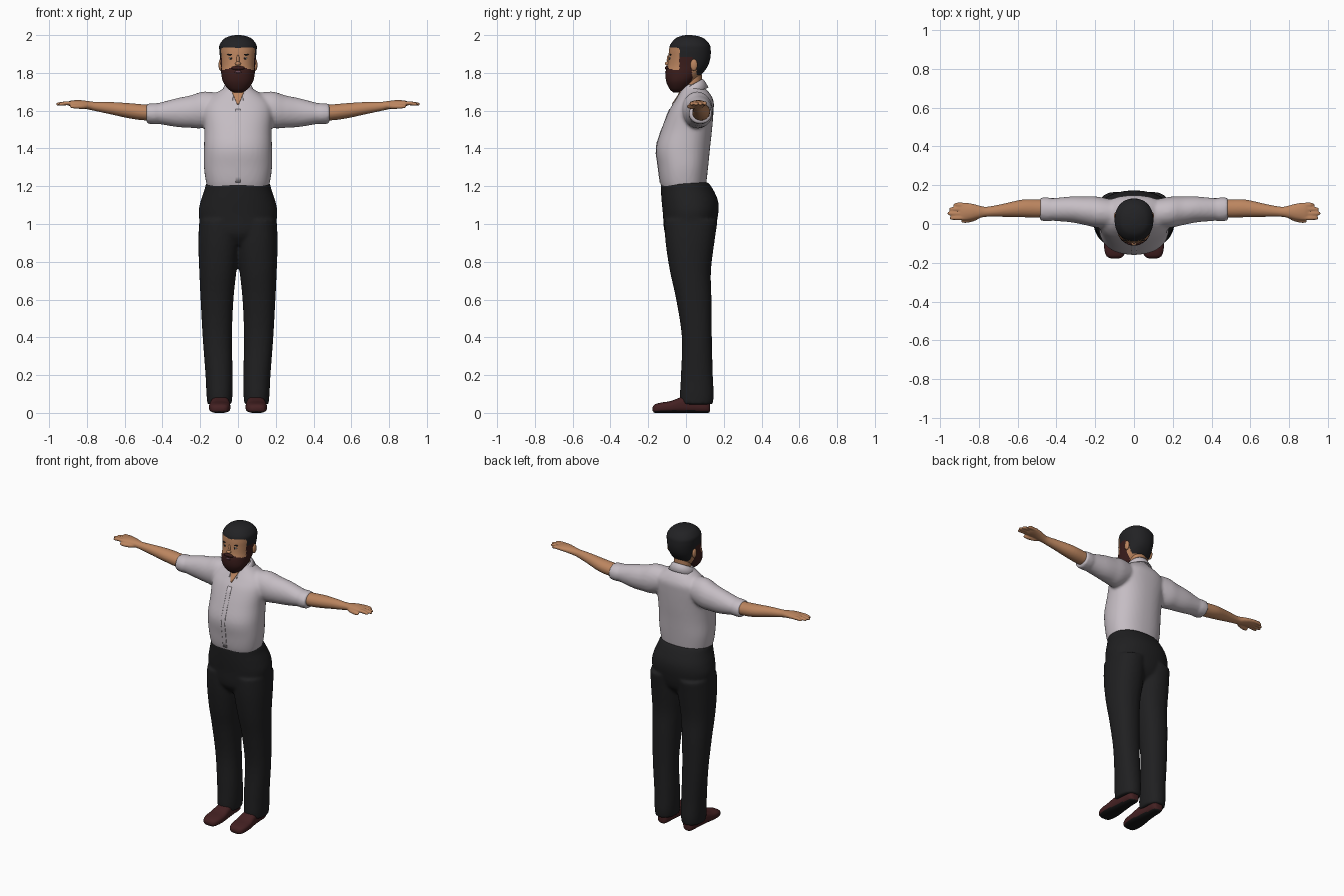
import bpy, bmesh, math
from mathutils import Matrix, Vector

if "Cube" in bpy.data.objects:
    bpy.data.objects.remove(bpy.data.objects["Cube"])


def material(name, r, g, b):
    m = bpy.data.materials.new(name)
    m.diffuse_color = (r, g, b, 1)
    m.use_nodes = True
    m.node_tree.nodes["Principled BSDF"].inputs["Base Color"].default_value = m.diffuse_color
    return m


SHIRT = material("shirt grey", 0.56, 0.51, 0.55)
SKIN = material("skin", 0.50, 0.235, 0.115)
TROUSER = material("trouser black", 0.014, 0.014, 0.015)
HAIR = material("hair black", 0.016, 0.016, 0.018)
BEARD = material("beard brown", 0.042, 0.012, 0.011)
SHOE = material("shoe brown", 0.058, 0.015, 0.016)
SOLE = material("sole black", 0.008, 0.008, 0.008)
WHITE = material("eye white", 0.6, 0.58, 0.56)
LIP = material("lip", 0.13, 0.06, 0.08)


def curve(secs, steps):
    """Catmull-Rom interpolation of cross-sections."""
    out = []
    for i in range(len(secs) - 1):
        p = [secs[max(0, min(len(secs) - 1, i + k))] for k in (-1, 0, 1, 2)]
        for s in range(steps):
            t = s / steps
            out.append([0.5 * (2 * b + (c - a) * t + (2 * a - 5 * b + 4 * c - d) * t * t
                               + (3 * b - a - 3 * c + d) * t ** 3) for a, b, c, d in zip(*p)])
    return out + [list(secs[-1])]


def loft(bm, axis, secs, n=32, steps=4, power=2.0):
    """Skin rounded sections (t, a0, a1, b0, b1) along an axis; a, b are the next two axes."""
    k = "xyz".index(axis)
    rings = []
    for t, a0, a1, b0, b1 in curve(secs, steps):
        ring = []
        for i in range(n):
            c, s = math.cos(2 * math.pi * i / n), math.sin(2 * math.pi * i / n)
            co = [0, 0, 0]
            co[k] = t
            co[(k + 1) % 3] = (a0 + a1) / 2 + (a1 - a0) / 2 * math.copysign(abs(c) ** (2 / power), c)
            co[(k + 2) % 3] = (b0 + b1) / 2 + (b1 - b0) / 2 * math.copysign(abs(s) ** (2 / power), s)
            ring.append(bm.verts.new(co))
        rings.append(ring)
    for r, q in zip(rings, rings[1:]):
        for i in range(n):
            bm.faces.new((r[i], r[(i + 1) % n], q[(i + 1) % n], q[i]))
    bm.faces.new(rings[0][::-1])
    bm.faces.new(rings[-1])


def finish(name, bm, mats, voxel=0, mirror=False, smooth=5, rule=None, solid=0):
    bmesh.ops.recalc_face_normals(bm, faces=bm.faces)
    for f in bm.faces:
        f.smooth = True
        if rule:
            f.material_index = rule(f.calc_center_median(), f.normal)
    me = bpy.data.meshes.new(name)
    bm.to_mesh(me)
    bm.free()
    for m in mats:
        me.materials.append(m)
    ob = bpy.data.objects.new(name, me)
    bpy.context.collection.objects.link(ob)
    if voxel:  # fuse overlapping volumes into one skin
        r = ob.modifiers.new("fuse", "REMESH")
        r.mode, r.voxel_size, r.use_smooth_shade = "VOXEL", voxel, True
        s = ob.modifiers.new("soften", "SMOOTH")
        s.factor, s.iterations = 0.5, smooth
    if solid:
        ob.modifiers.new("thickness", "SOLIDIFY").thickness = solid
    if mirror:
        ob.modifiers.new("mirror", "MIRROR").use_mirror_merge = False
    return ob


def round_secs(pts):
    """(t, centre a, centre b, radius a, radius b) to section bounds."""
    return [(t, a - ra, a + ra, b - rb, b + rb) for t, a, b, ra, rb in pts]


def blob(name, mat, centre, radii, mirror=False):
    bm = bmesh.new()
    bmesh.ops.create_uvsphere(bm, u_segments=20, v_segments=12, radius=1,
                              matrix=Matrix.Translation(centre) @ Matrix.Diagonal((*radii, 1)))
    return finish(name, bm, [mat], mirror=mirror)


# shirt: torso and both sleeves fused
TORSO = [(z, -w, w, y0, y1) for z, w, y0, y1 in (
    (1.17, .155, -.12, .10), (1.22, .169, -.137, .108), (1.3, .18, -.148, .117),
    (1.4, .18, -.158, .127), (1.5, .178, -.13, .138), (1.6, .185, -.09, .146),
    (1.65, .17, -.06, .146), (1.69, .12, -.035, .127), (1.72, .075, -.02, .10), (1.74, .06, -.01, .09))]
SLEEVE = round_secs([(.06, .05, 1.625, .065, .065), (.18, .06, 1.605, .08, .096), (.25, .068, 1.595, .074, .086),
                     (.32, .075, 1.59, .067, .077), (.40, .075, 1.586, .06, .06), (.425, .075, 1.585, .058, .055),
                     (.44, .075, 1.584, .062, .056), (.485, .077, 1.584, .06, .053)])
bm = bmesh.new()
loft(bm, "z", TORSO, 48, power=2.3)
for s in (1, -1):
    loft(bm, "x", [(s * t[0], *t[1:]) for t in SLEEVE])
finish("shirt", bm, [SHIRT], voxel=.01, smooth=4)


def chest_y(x, z):
    """Front surface of the torso."""
    secs = curve(TORSO, 8)
    _, _, w, y0, y1 = min(secs, key=lambda q: abs(q[0] - z))
    return (y0 + y1) / 2 - (y1 - y0) / 2 * max(0, 1 - abs(x / w) ** 2.3) ** (1 / 2.3)


def chest_plate(name, mat, rows, lift):
    bm = bmesh.new()
    grid = [[bm.verts.new((w * u / 3, chest_y(w * u / 3, z) - lift, z)) for u in range(-3, 4)] for z, w in rows]
    for r, q in zip(grid, grid[1:]):
        for i in range(6):
            bm.faces.new((r[i], r[i + 1], q[i + 1], q[i]))
    finish(name, bm, [mat], solid=.004)


chest_plate("shirt_placket", SHIRT, [(1.22 + i * .03, .014) for i in range(14)], .002)
chest_plate("open_neck_skin", SKIN, [(1.635 + i * .015, .004 + i * .0065) for i in range(6)], .005)

# collar: folded band open at the front
bm = bmesh.new()
rows = []
for i in range(41):
    a = math.radians(-162 + 324 * i / 40)
    c, s = math.cos(a), math.sin(a)
    point = max(0, -c) ** 4
    top = 1.738 + .03 * c
    rows.append([bm.verts.new((rx * s, .032 + ry * c, z)) for rx, ry, z in (
        (.06, .052, top - .04), (.063, .056, top), (.07, .064, top - .006),
        (.09, .088 + .012 * point, top - .045 - .022 * point))])
for r, q in zip(rows, rows[1:]):
    for j in range(3):
        bm.faces.new((r[j], q[j], q[j + 1], r[j + 1]))
finish("collar", bm, [SHIRT], solid=.005)

# forearm, palm, fingers and thumb fused, mirrored
bm = bmesh.new()
loft(bm, "x", round_secs([(.42, .08, 1.587, .044, .04), (.50, .08, 1.591, .047, .042), (.58, .08, 1.6, .045, .04),
                          (.68, .07, 1.614, .033, .032), (.76, .063, 1.623, .026, .024), (.80, .063, 1.63, .033, .022),
                          (.84, .064, 1.636, .042, .02), (.88, .064, 1.638, .045, .016), (.90, .064, 1.638, .04, .01)]))
for y, tip in ((.099, .93), (.077, .953), (.054, .962), (.031, .95)):
    loft(bm, "x", round_secs([(.86, y, 1.638, .011, .011), (.91, y, 1.639, .0115, .011),
                              (tip - .01, y, 1.635, .010, .009), (tip, y, 1.634, .005, .005)]), 12)
loft(bm, "x", round_secs([(.785, .05, 1.624, .012, .012), (.82, .03, 1.622, .014, .013),
                          (.865, .017, 1.622, .012, .011), (.89, .014, 1.622, .006, .006)]), 12)
finish("forearm_and_hand", bm, [SKIN], voxel=.005, mirror=True, smooth=3)

# trousers: pelvis and both legs fused
LEG = [(.045, .034, .162, -.03, .142), (.1, .029, .167, -.032, .147), (.2, .028, .172, -.027, .142),
       (.4, .032, .187, -.022, .137), (.6, .024, .198, -.052, .135), (.75, .008, .205, -.085, .132),
       (.9, -.01, .21, -.108, .15), (1.02, -.01, .205, -.115, .168)]
bm = bmesh.new()
loft(bm, "z", [(z, -w, w, a, b) for z, w, a, b in (
    (.89, .10, -.07, .09), (.95, .18, -.112, .145), (1.05, .208, -.122, .17), (1.12, .198, -.129, .17),
    (1.18, .178, -.133, .145), (1.22, .169, -.134, .118))], 48, power=2.2)
for s in (1, -1):
    loft(bm, "z", [(z, s * a, s * b, c, d) for z, a, b, c, d in LEG], power=2.2)
finish("trousers", bm, [TROUSER], voxel=.01, smooth=4)

# shoes with dark soles
bm = bmesh.new()
loft(bm, "y", [(-.177, .012, .03, .075, .12), (-.165, 0, .045, .055, .142), (-.13, 0, .055, .042, .153),
               (-.08, 0, .063, .04, .153), (-.02, 0, .085, .045, .145), (.05, 0, .095, .052, .138),
               (.10, 0, .09, .055, .135), (.122, .002, .08, .065, .125), (.128, .015, .06, .08, .11)], 40, power=2.8)
for v in bm.verts:
    v.co.z = max(0, v.co.z)
finish("shoe", bm, [SHOE, SOLE], mirror=True,
       rule=lambda c, n: 1 if c.z < .008 or (n.z < -.6 and c.z < .03) else 0)


# head: skin, hair and beard split by height and depth
def head_colour(c, n):
    if c.y < -.035:
        return 1 if c.z > 1.932 + .1 * abs(c.x) - .25 * max(0, c.y + .075) else 2 if c.z < 1.832 - .2 * abs(c.x) else 0
    if c.y < .032:
        return 1 if c.z > 1.885 else 2
    return 1 if c.z > (1.865 if c.y < .055 else 1.79) else 0


bm = bmesh.new()
loft(bm, "z", [(z, -w, w, a, b) for z, w, a, b in (
    (1.695, .02, -.065, -.025), (1.715, .052, -.087, .005), (1.755, .08, -.105, .045), (1.80, .089, -.108, .09),
    (1.84, .091, -.098, .117), (1.88, .095, -.093, .129), (1.92, .099, -.09, .131), (1.95, .097, -.083, .125),
    (1.98, .074, -.058, .098), (1.994, .045, -.03, .065), (2.0, .015, 0, .03))], 96, steps=8, power=2.2)
finish("head", bm, [SKIN, HAIR, BEARD], rule=head_colour)

bm = bmesh.new()
loft(bm, "z", round_secs([(1.62, 0, .035, .058, .055), (1.70, 0, .035, .055, .05), (1.82, 0, .035, .056, .048)]))
finish("neck", bm, [SKIN])

# face details
blob("nose_bridge", SKIN, (0, -.092, 1.868), (.009, .01, .026))
blob("nose_tip", SKIN, (0, -.097, 1.849), (.015, .015, .011))
blob("ear", SKIN, (.092, .042, 1.842), (.011, .019, .031), True)
blob("eye", WHITE, (.036, -.083, 1.877), (.013, .006, .006), True)
blob("pupil", HAIR, (.036, -.088, 1.877), (.0055, .003, .0055), True)
blob("eyebrow", HAIR, (.037, -.082, 1.897), (.021, .006, .0045), True)
blob("lips", LIP, (0, -.105, 1.805), (.02, .006, .006))
blob("moustache", BEARD, (0, -.1, 1.826), (.036, .011, .011))
